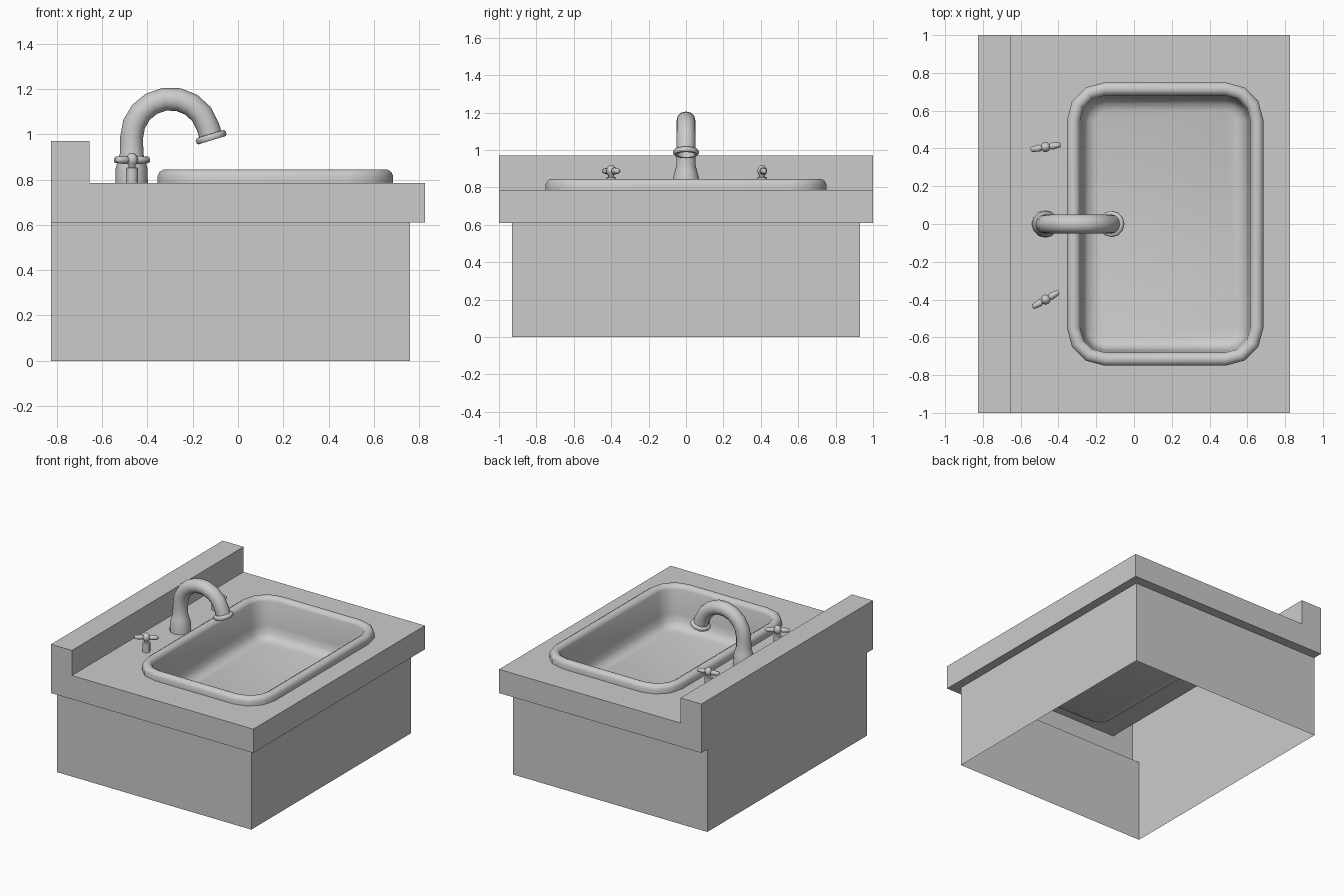
import bpy, bmesh
from math import sin, cos, pi, radians
from mathutils import Vector, Matrix

if "Cube" in bpy.data.objects:
    bpy.data.objects.remove(bpy.data.objects["Cube"])


def finish(bm, name, angle=40):
    bmesh.ops.remove_doubles(bm, verts=bm.verts, dist=1e-5)
    bmesh.ops.recalc_face_normals(bm, faces=bm.faces)
    me = bpy.data.meshes.new(name)
    bm.to_mesh(me)
    bm.free()
    ob = bpy.data.objects.new(name, me)
    bpy.context.collection.objects.link(ob)
    bpy.ops.object.select_all(action='DESELECT')
    ob.select_set(True)
    bpy.context.view_layer.objects.active = ob
    bpy.ops.object.shade_smooth_by_angle(angle=radians(angle))
    return ob


def loft(bm, rings, cap_start=False, cap_end=False):
    loops = [[bm.verts.new(p) for p in r] for r in rings]
    n = len(loops[0])
    for a, b in zip(loops, loops[1:]):
        for i in range(n):
            j = (i + 1) % n
            bm.faces.new((a[i], a[j], b[j], b[i]))
    if cap_start:
        bm.faces.new(loops[0][::-1])
    if cap_end:
        bm.faces.new(loops[-1])


def circle(center, direction, r, n=12):
    # ring around a direction lying in the xz plane
    d = Vector(direction).normalized()
    u = Vector((0, 1, 0))
    v = d.cross(u)
    return [Vector(center) + r * (cos(2 * pi * i / n) * u + sin(2 * pi * i / n) * v)
            for i in range(n)]


def basin_ring(d, z):
    # rounded rectangle inset by d from the outer rim, 3 segments per corner
    r = 0.2 - d
    x0, x1, y1 = -0.355 + 0.2, 0.685 - 0.2, 0.75 - 0.2
    pts = []
    for cx, cy, a0 in ((x1, y1, 0), (x0, y1, 90), (x0, -y1, 180), (x1, -y1, 270)):
        for k in range(4):
            a = radians(a0 + 30 * k)
            pts.append((cx + r * cos(a), cy + r * sin(a), z))
    return pts


# Cabinet: open-bottomed walls
bm = bmesh.new()
plan = [(-0.825, -0.93), (0.76, -0.93), (0.76, 0.93), (-0.825, 0.93)]
loft(bm, [[(x, y, z) for x, y in plan] for z in (0, 0.61)])
finish(bm, "cabinet", 30)

# Countertop with backsplash: hollow shell with a basin hole
bm = bmesh.new()
prof = [(0.825, 0.785), (0.825, 0.61), (-0.825, 0.61), (-0.825, 0.97),
        (-0.655, 0.97), (-0.655, 0.785)]
ends = [[bm.verts.new((x, y, z)) for x, z in prof] for y in (-1, 1)]
for e in ends:
    bm.faces.new(e)
for i in (0, 2, 3, 4):
    bm.faces.new((ends[0][i], ends[0][i + 1], ends[1][i + 1], ends[1][i]))
outer = [(-0.825, -1), (0.825, -1), (0.825, 1), (-0.825, 1)]
for i in range(3):
    quad = [outer[i], outer[i + 1], plan[i + 1], plan[i]]
    bm.faces.new([bm.verts.new((x, y, 0.61)) for x, y in quad])
top_edges = []
for loop in ([(-0.655, -1, 0.785), (0.825, -1, 0.785), (0.825, 1, 0.785), (-0.655, 1, 0.785)],
             basin_ring(0.01, 0.785)):
    vs = [bm.verts.new(p) for p in loop]
    top_edges += [bm.edges.new((vs[i - 1], vs[i])) for i in range(len(vs))]
bmesh.ops.triangle_fill(bm, edges=top_edges, use_beauty=True, normal=(0, 0, 1))
finish(bm, "countertop", 30)

# Basin: raised rim rolling into the bowl
bm = bmesh.new()
section = [(0, 0.785), (0, 0.818), (0.008, 0.834), (0.024, 0.844), (0.044, 0.844),
           (0.062, 0.834), (0.07, 0.815), (0.08, 0.64), (0.088, 0.59),
           (0.11, 0.558), (0.15, 0.545)]
loft(bm, [basin_ring(d, z) for d, z in section], cap_end=True)
finish(bm, "basin", 50)

# Faucet: flared base, gooseneck and outlet flange in one sweep
bm = bmesh.new()
up = (0, 0, 1)
rings = [circle((-0.47, 0, z), up, r) for z, r in
         ((0.785, 0.072), (0.85, 0.07), (0.885, 0.06), (0.915, 0.052))]
cx, cz, R = -0.298, 0.985, 0.172
for k in range(9):
    a = radians(180 - 163 * k / 8)
    rings.append(circle((cx + R * cos(a), 0, cz + R * sin(a)), (sin(a), 0, -cos(a)), 0.051))
end_dir = Vector((sin(a), 0, -cos(a)))
end = Vector((cx + R * cos(a), 0, cz + R * sin(a)))
for t, r in ((0.035, 0.051), (0.037, 0.064), (0.043, 0.069), (0.058, 0.069),
             (0.064, 0.064), (0.064, 0.05), (0.035, 0.046)):
    rings.append(circle(end + end_dir * t, end_dir, r))
loft(bm, rings, cap_end=True)
finish(bm, "faucet", 46)

# Tap handles: stem, hub and tapered crossbar
bar = [(-0.08, 0.008), (-0.074, 0.014), (-0.055, 0.016), (-0.035, 0.019), (-0.02, 0.012),
       (0.02, 0.012), (0.035, 0.019), (0.055, 0.016), (0.074, 0.014), (0.08, 0.008)]
stem = [(0.785, 0.027), (0.852, 0.027), (0.855, 0.016), (0.865, 0.016), (0.87, 0.022),
        (0.888, 0.027), (0.905, 0.022), (0.918, 0.009)]
for name, y, turn in (("left_handle", -0.4, 30), ("right_handle", 0.407, 9)):
    bm = bmesh.new()
    loft(bm, [circle((0, 0, z), up, r, 10) for z, r in stem], cap_end=True)
    loft(bm, [circle((t, 0, 0.887), (1, 0, 0), r, 8) for t, r in bar], True, True)
    bm.transform(Matrix.Translation((-0.468, y, 0)) @ Matrix.Rotation(radians(turn), 4, 'Z'))
    finish(bm, name, 50)
